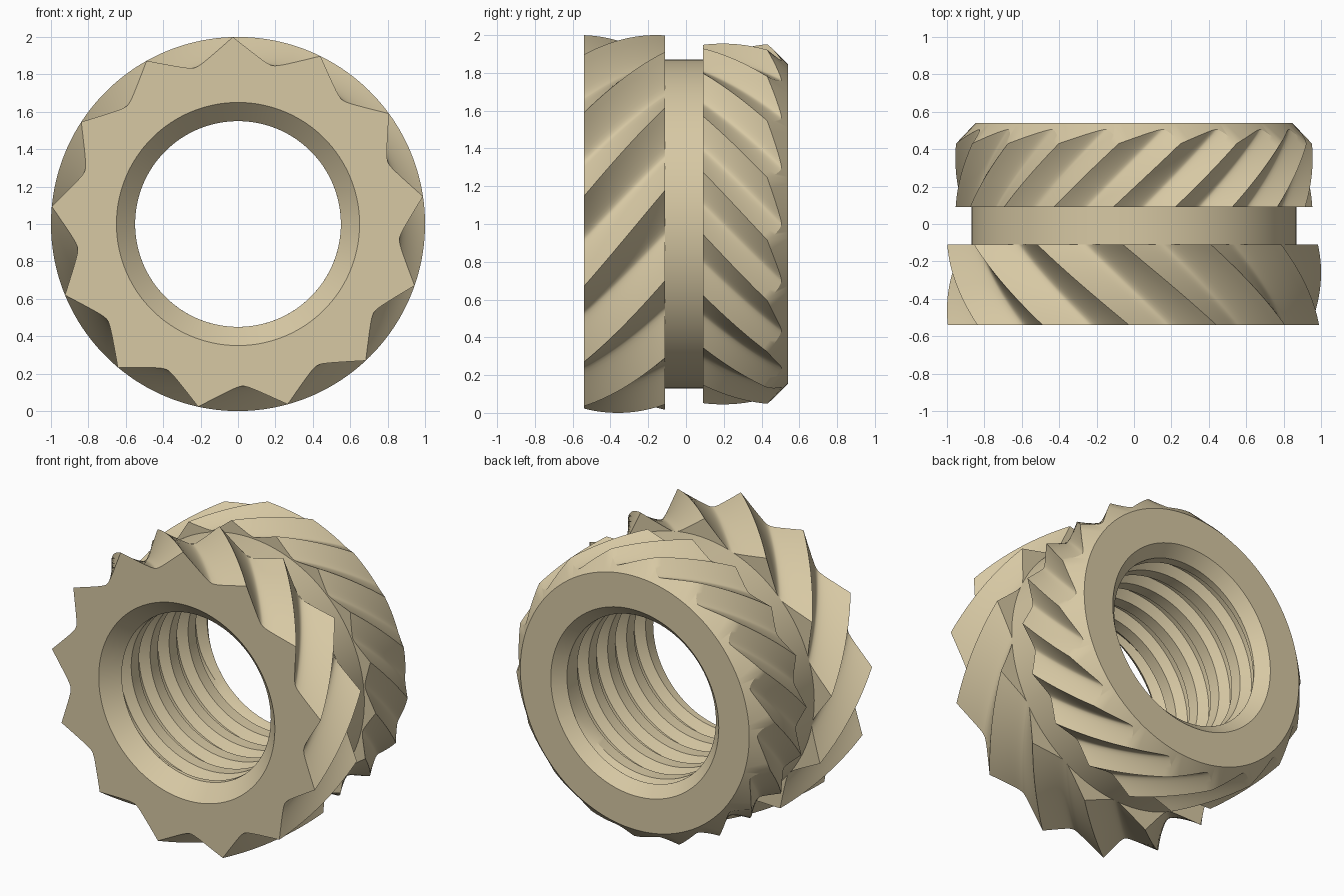
import bpy, bmesh
from math import sin, cos, pi, radians, sqrt, hypot, atan2

if "Cube" in bpy.data.objects:
    bpy.data.objects.remove(bpy.data.objects["Cube"])

brass = bpy.data.materials.new("pale brass")
color = (0.68, 0.58, 0.37, 1)
brass.diffuse_color = color
brass.use_nodes = True
brass.node_tree.nodes["Principled BSDF"].inputs["Base Color"].default_value = color

BORE = 0.55


def shell(name, rows, closed=True):
    """Skin rows of (radius, angle, y) points around the y axis."""
    bm = bmesh.new()
    grid = [[bm.verts.new((r * cos(a), y, 1 + r * sin(a))) for r, a, y in row] for row in rows]
    n = len(rows[0])
    for low, high in zip(grid, grid[1:]):
        for i in range(n if closed else n - 1):
            k = (i + 1) % n
            bm.faces.new((low[i], high[i], high[k], low[k]))
    bmesh.ops.remove_doubles(bm, verts=bm.verts, dist=1e-5)
    bmesh.ops.dissolve_degenerate(bm, dist=1e-5, edges=bm.edges)
    mesh = bpy.data.meshes.new(name)
    bm.to_mesh(mesh)
    bm.free()
    mesh.materials.append(brass)
    obj = bpy.data.objects.new(name, mesh)
    bpy.context.collection.objects.link(obj)
    bpy.ops.object.select_all(action='DESELECT')
    obj.select_set(True)
    bpy.context.view_layer.objects.active = obj
    bpy.ops.object.shade_smooth_by_angle(angle=radians(30))
    return obj


def tooth_profile(teeth, tip, root, phase, steps=16, rounding=0.03):
    """Sharp crests with rounded V grooves, as (radius, angle); phase is a groove centre."""
    half = pi / teeth
    w, top = tip * sin(half), tip * cos(half)
    slope = (top - root) / (hypot(w, rounding) - rounding)
    points = []
    for t in range(teeth):
        for s in range(steps):
            u = 2 * s / steps - 1
            x = w * u * sqrt(abs(u))
            h = root + slope * (hypot(x, rounding) - rounding)
            points.append((hypot(x, h), phase + 2 * half * t + atan2(x, h)))
    return points


def ring(profile, radius, y, turn=0):
    return [(radius, a + turn, y) for _, a in profile]


ROWS = 16

# Front knurl: large teeth, with countersunk mouth
Y0, Y1, TWIST = -0.54, -0.11, 1.2
prof = tooth_profile(13, 1.0, 0.867, radians(77.7))
rows = [ring(prof, BORE, Y0 + 0.1), ring(prof, 0.65, Y0)]
for j in range(ROWS + 1):
    d = (Y1 - Y0) * j / ROWS
    rows.append([(r, a + TWIST * d, Y0 + d) for r, a in prof])
rows.append(ring(prof, 0.8, Y1, TWIST * (Y1 - Y0)))
shell("front_knurl", rows)

# Back knurl: finer teeth of opposite twist, trimmed by a cone at the end
B0, B1, TIP, END = 0.09, 0.54, 0.955, 0.845
prof = tooth_profile(18, TIP, 0.88, radians(80.4), steps=14, rounding=0.02)


def back_point(r, a, f):
    stop = B1 - (r - END)
    y = B0 + (stop - B0) * f
    return r, a - 1.12 * (y - 0.5), y


rows = [[(0.8, back_point(r, a, 0)[1], B0) for r, a in prof]]
rows += [[back_point(r, a, j / ROWS) for r, a in prof] for j in range(ROWS + 1)]
rows.append([(END, a, B1) for r, a, y in rows[-1]])
rows.append([(0.62, a, B1) for r, a, y in rows[-1]])
rows.append([(BORE, a, B1 - 0.07) for r, a, y in rows[-1]])
shell("back_knurl", rows)

# Plain neck between the knurls
N = 128
shell("neck", [[(0.87, 2 * pi * i / N, y) for i in range(N)] for y in (Y1, B0)])

# Threaded bore: helical groove that fades out at both ends
PITCH, DEPTH = 0.2, 0.055
LOW, HIGH = Y0 + 0.1, B1 - 0.07
rows = []
for k in range(-2, 6):
    for part, cut in ((0, 0), (0.4, 0), (0.6, 1), (0.8, 1)):
        row = []
        for i in range(N + 1):
            y = LOW + PITCH * (k + part + i / N)
            y = min(max(y, LOW), HIGH)
            fade = min(1, (y - LOW) / 0.04, (HIGH - y) / 0.04)
            row.append((BORE + DEPTH * cut * fade, 2 * pi * i / N, y))
        rows.append(row)
shell("threaded_bore", rows[::-1], closed=False)
